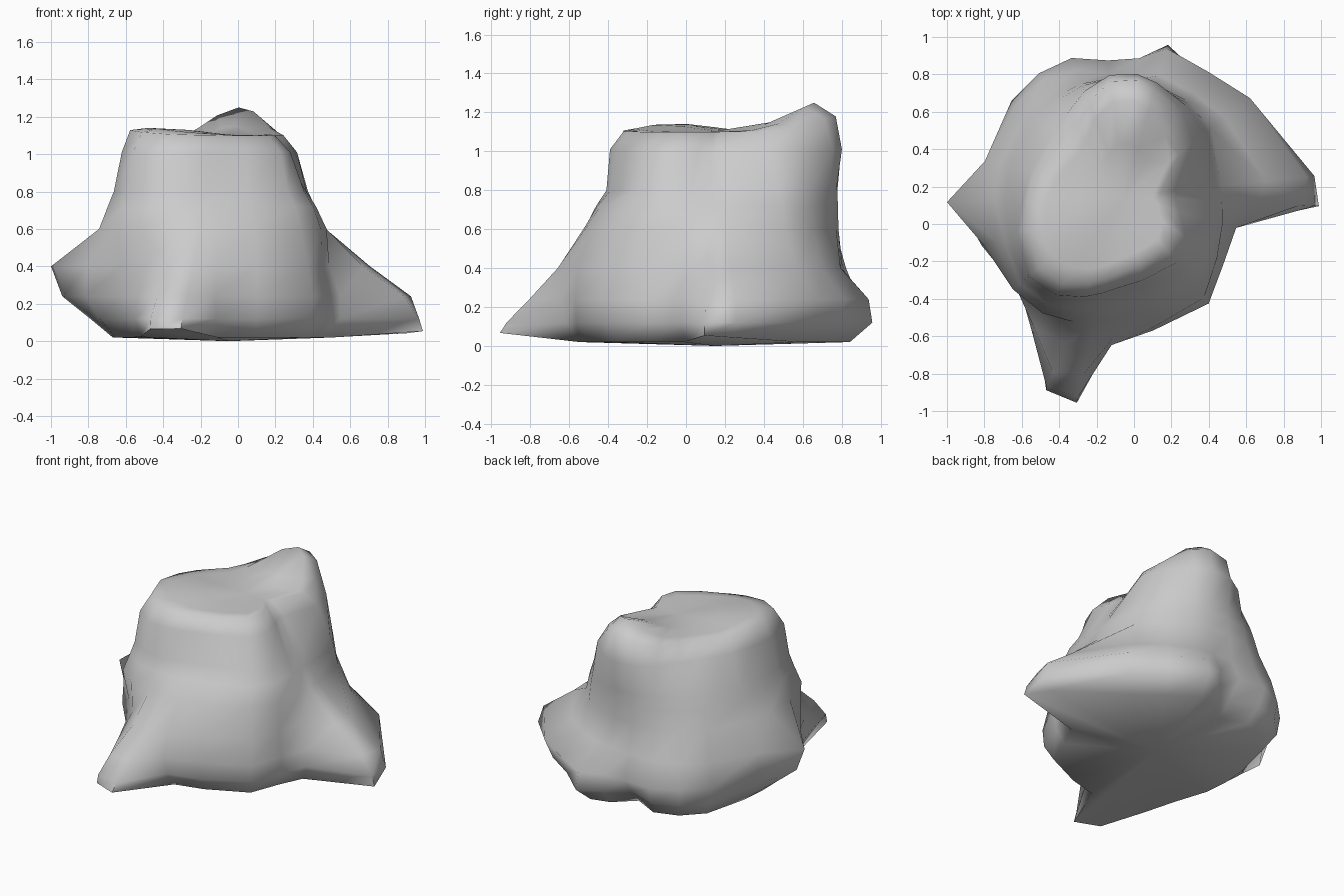
import bpy, bmesh
from math import radians, cos, sin, exp, floor

if "Cube" in bpy.data.objects:
    bpy.data.objects.remove(bpy.data.objects["Cube"])

CX, CY = -0.05, 0.15            # trunk axis

# Directions (degrees) chosen to hit the root tips and the hollows between them
ANGLES = [-3, 6, 38, 56, 74, 84, 97, 111, 125, 140, 166,
          182, 199, 220, 235, 248, 257, 265, 282, 308, 326, 344]

# Root flare: outline radius along each direction at four heights
ROOTS = {
    0.02: [1.04, .96, .70, .68, .72, .66, .54, .67, .70, .69, .62,
           .62, .64, .69, .82, 1.12, 1.135, .70, .66, .66, .58, .58],
    0.12: [1.02, 1.02, .80, .76, .84, .73, .64, .75, .78, .77, .68,
           .74, .73, .74, .87, 1.11, 1.10, .77, .73, .72, .63, .62],
    0.24: [.94, .98, .85, .80, .82, .74, .73, .79, .80, .79, .76,
           .89, .81, .76, .85, 1.02, .98, .80, .735, .73, .64, .62],
    0.40: [.72, .76, .68, .66, .67, .65, .66, .72, .76, .76, .77,
           .95, .80, .74, .76, .85, .83, .77, .72, .69, .60, .56],
}

# Trunk: radii every 45 degrees, starting at +x
TRUNK = {
    0.60: [.52, .60, .63, .69, .69, .78, .66, .62],
    0.72: [.46, .58, .63, .65, .64, .73, .58, .57],
    0.80: [.41, .56, .63, .62, .60, .70, .50, .51],
    1.01: [.27, .50, .66, .51, .54, .67, .48, .44],
    1.10: [.18, .41, .63, .41, .50, .60, .40, .34],
}


def sample(radii, deg):
    """Smooth periodic interpolation of the trunk radii."""
    n = len(radii)
    t = (deg % 360) / 360 * n
    i = floor(t)
    f = t - i
    a, b, c, d = (radii[(i + k) % n] for k in (-1, 0, 1, 2))
    return b + 0.5 * f * (c - a + f * (2*a - 5*b + 4*c - d + f * (3*(b - c) + d - a)))


def bump(x, y, px, py, w):
    return exp(-((x - px) ** 2 + (y - py) ** 2) / (w * w))


def top_height(x, y):
    """Cut surface: flat with a peak at the back and a raised front-left."""
    return 1.10 + 0.15 * bump(x, y, 0.01, 0.65, 0.21) + 0.045 * bump(x, y, -0.42, -0.05, 0.25)


bm = bmesh.new()
rings = []


def add_ring(radii, height):
    ring = []
    for deg, r in zip(ANGLES, radii):
        x, y = CX + r * cos(radians(deg)), CY + r * sin(radians(deg))
        ring.append(bm.verts.new((x, y, height(x, y, r))))
    rings.append(ring)


# Root flare, with the undersides of the long root tips lifted off the ground
for z, radii in ROOTS.items():
    lift = 0.14 if z < 0.05 else 0
    add_ring(radii, lambda x, y, r: z + lift * max(0, r - 0.8))

# Trunk wall, its rim rising towards the back peak and the front-left corner
for z, radii in TRUNK.items():
    rise = 1 if z > 1.05 else 0
    add_ring([sample(radii, a) for a in ANGLES],
             lambda x, y, r: z + rise * (0.08 * bump(x, y, 0.02, 0.75, 0.22)
                                         + 0.03 * bump(x, y, -0.52, -0.05, 0.25)))

# Cut top
rim = TRUNK[1.10]
for k in (0.82, 0.45):
    add_ring([k * sample(rim, a) for a in ANGLES], lambda x, y, r: top_height(x, y))

n = len(ANGLES)
for lo, hi in zip(rings, rings[1:]):
    for i in range(n):
        j = (i + 1) % n
        bm.faces.new((lo[i], lo[j], hi[j], hi[i]))
top = bm.verts.new((CX, CY, top_height(CX, CY)))
base = bm.verts.new((CX, CY, 0.0))
for i in range(n):
    j = (i + 1) % n
    bm.faces.new((rings[-1][i], rings[-1][j], top))
    bm.faces.new((rings[0][j], rings[0][i], base))
bmesh.ops.recalc_face_normals(bm, faces=bm.faces)

mesh = bpy.data.meshes.new("tree_stump")
bm.to_mesh(mesh)
bm.free()
stump = bpy.data.objects.new("tree_stump", mesh)
bpy.context.collection.objects.link(stump)
bpy.context.view_layer.objects.active = stump
stump.select_set(True)
bpy.ops.object.shade_smooth_by_angle(angle=radians(80))
